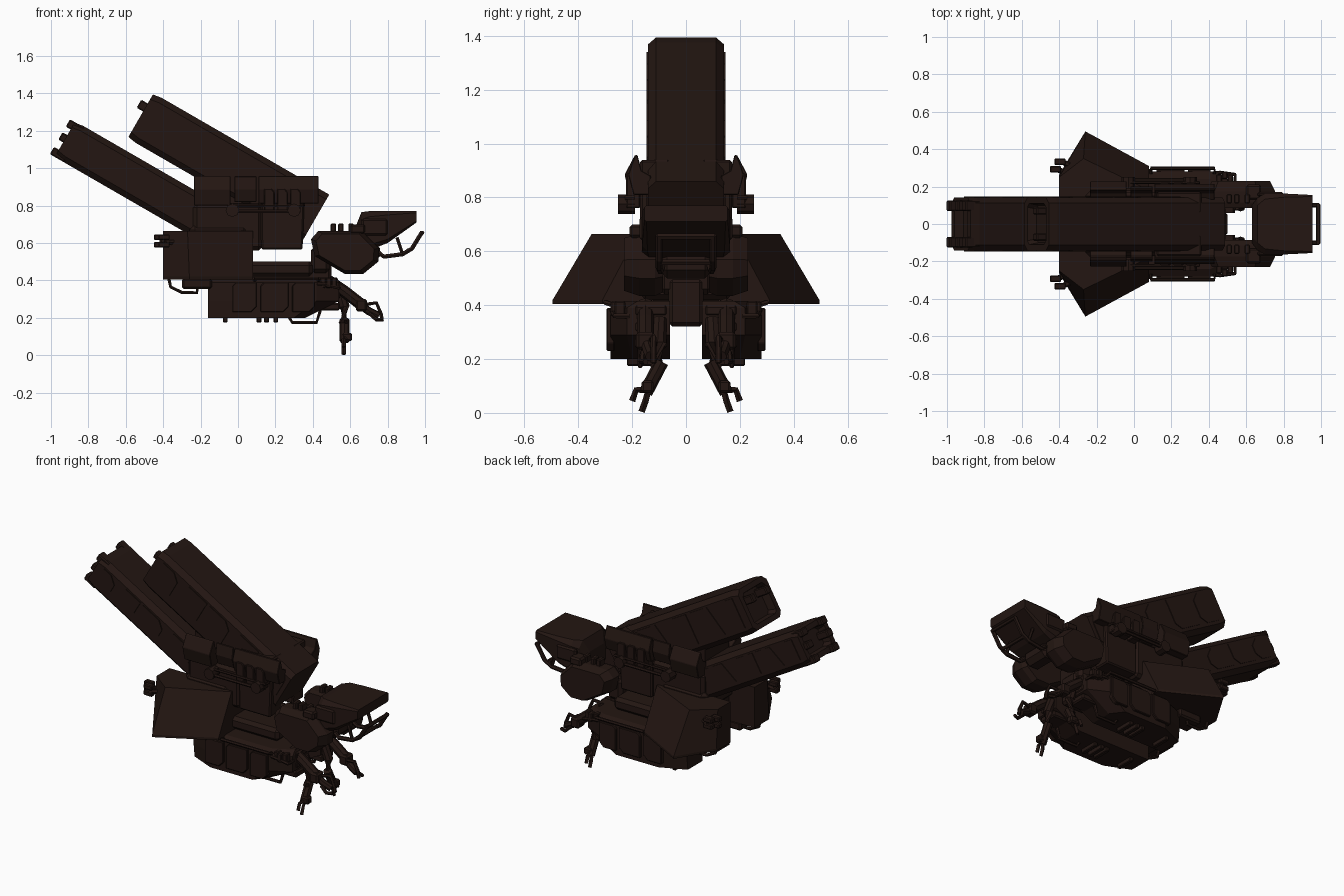
import bpy, bmesh, math
from mathutils import Vector, Matrix

if "Cube" in bpy.data.objects:
    bpy.data.objects.remove(bpy.data.objects["Cube"])

mat = bpy.data.materials.new("dark_brown")
mat.diffuse_color = (0.017, 0.008, 0.006, 1)
mat.use_nodes = True
mat.node_tree.nodes["Principled BSDF"].inputs["Base Color"].default_value = mat.diffuse_color


def loft(name, rings, mirror=False, bevel=0.0, xf=None):
    """Skin a list of equal-length rings, cap the ends; optionally mirror across y."""
    bm = bmesh.new()
    vs = [[bm.verts.new(xf @ Vector(p) if xf else Vector(p)) for p in r] for r in rings]
    n = len(rings[0])
    for a, b in zip(vs, vs[1:]):
        for i in range(n):
            bm.faces.new((a[i], a[(i + 1) % n], b[(i + 1) % n], b[i]))
    bm.faces.new(vs[0])
    bm.faces.new(vs[-1])
    bmesh.ops.recalc_face_normals(bm, faces=bm.faces)
    me = bpy.data.meshes.new(name)
    bm.to_mesh(me)
    bm.free()
    me.materials.append(mat)
    ob = bpy.data.objects.new(name, me)
    bpy.context.collection.objects.link(ob)
    if bevel:
        m = ob.modifiers.new("bevel", 'BEVEL')
        m.width, m.segments = bevel, 1
    if mirror:
        ob.modifiers.new("mirror", 'MIRROR').use_axis = (False, True, False)
    return ob


def box(name, x, y, z, mirror=False, bevel=0.0, xf=None):
    ring = lambda h: [(x[0], y[0], h), (x[1], y[0], h), (x[1], y[1], h), (x[0], y[1], h)]
    return loft(name, [ring(z[0]), ring(z[1])], mirror, bevel, xf)


def side_prism(name, xz, y0, y1, mirror=False, bevel=0.0, xf=None):
    return loft(name, [[(a, y, b) for a, b in xz] for y in (y0, y1)], mirror, bevel, xf)


def tube(name, pts, r, mirror=False, sides=6):
    """Angular pipe through the points."""
    pts = [Vector(p) for p in pts]
    rings = []
    for i, p in enumerate(pts):
        d = (pts[min(i + 1, len(pts) - 1)] - pts[max(i - 1, 0)]).normalized()
        q = d.to_track_quat('Z', 'Y')
        rings.append([p + q @ Vector((r * math.cos(t), r * math.sin(t), 0))
                      for t in (2 * math.pi * k / sides for k in range(sides))])
    return loft(name, rings, mirror)


def section(x, w, z0, z1, c):
    """Chamfered rectangle across y at a given x."""
    return [(x, -w, z0 + c), (x, -w + c, z0), (x, w - c, z0), (x, w, z0 + c),
            (x, w, z1 - c), (x, w - c, z1), (x, -w + c, z1), (x, -w, z1 - c)]


def launcher(name, origin, length, h, seams):
    """Tilted box with recessed muzzle and armour plates; local x runs down the slope."""
    xf = Matrix.Translation(origin) @ Matrix.Rotation(math.radians(30), 4, 'Y')
    w, c = 0.142, 0.03
    loft(name + "_body", [section(0.05, .10, .05, h - .05, .02), section(0.0, .11, .04, h - .04, .02),
                          section(0, w, .008, h - .008, c), section(.05, w, .0, h, c),
                          section(length, w, 0, h, c)], xf=xf)
    for i, (a, b) in enumerate(zip(seams, seams[1:])):
        # alternately sloped armour plates on both sides
        s = 0.05 if i % 2 else 0.0
        side_prism(f"{name}_side_plate_{i}", [(a + .012, .05), (a + .012 + s, h - .04),
                   (b - .06 + s, h - .04), (b - .012, h - .08), (b - .012, .09), (b - .05, .05)],
                   w - .01, .147, True, xf=xf)
    return xf


# twin tilted launchers
up = launcher("upper_launcher", (-.59, 0, 1.16), 1.084, .278, [.04, .2, .42, .62, .84, 1.07])
low = launcher("lower_launcher", (-.98, 0, 1.06), .93, .22, [.04, .17, .36, .56, .8])
box("upper_muzzle_lug", (-.04, .05), (.05, .09), (.165, .215), True, .006, up)
for i, z in enumerate((.0, .09, .17)):
    box(f"lower_muzzle_lug_{i}", (-.03, .06), (.07, .125), (z, z + .045), True, .006, low)
box("launcher_saddle", (-.22, .3), (-.12, .12), (.72, .95))

# turret side housings, peaked at the top
def housing(name, x0, x1, z0, out):
    prof = [(.13, z0), (out - .02, z0), (out, .885), (.19, .957), (.18, .957), (.165, .90), (.13, .88)]
    loft(name, [[(x, a, b) for a, b in prof] for x in (x0, x1)], True, .003)

housing("rear_turret_housing", -.235, -.04, .80, .228)
housing("mid_turret_housing", -.02, .10, .82, .20)
housing("front_turret_housing", .11, .43, .81, .215)
side_prism("turret_front_leg", [(.12, .94), (.36, .94), (.345, .565), (.125, .565)], .06, .17, True, .008)
for i, x in enumerate((.14, .21, .28)):
    side_prism(f"housing_panel_{i}", [(x, .76), (x + .055, .76), (x + .055, .87), (x + .04, .89), (x, .89)],
               .17, .222, True, .004)
box("turret_core", (-.24, .13), (-.17, .17), (.56, .81), bevel=.02)
box("turret_ring", (-.26, .06), (-.18, .18), (.62, .70), bevel=.03)
tube("turret_handrail", [(-.02, .20, .76), (-.02, .235, .77), (.31, .235, .77), (.31, .20, .76)], .010, True)
tube("upper_handrail", [(-.02, .19, .80), (-.02, .222, .80), (.35, .222, .80), (.35, .19, .80)], .008, True)
for i, x in enumerate((-.03, .3)):
    tube(f"turret_knob_{i}", [(x, .19, .775), (x, .225, .775), (x, .252, .775)], .036, True, 8)

# flared side fins behind the turret
fin_low = [(.08, .12), (.08, .31), (-.26, .495), (-.40, .265), (-.40, .12)]
fin_top = [(.08, .12), (.08, .18), (-.27, .35), (-.40, .25), (-.40, .12)]
loft("side_fin", [[(x, y, .405) for x, y in fin_low], [(x, y, .42) for x, y in fin_low],
                  [(x, y, .665) for x, y in fin_top]], True)
for i, (x, y) in enumerate(((-.395, .275), (-.37, .315))):
    for j, z in enumerate((.575, .615)):
        box(f"fin_thruster_{i}_{j}", (x - .055, x + .005), (y, y + .035), (z, z + .03), True, .005)
    tube(f"fin_thruster_stem_{i}", [(x - .02, y + .02, .605), (x + .09, y - .03, .60)], .015, True)
tube("fin_under_rail", [(-.37, .22, .41), (-.36, .22, .365), (-.30, .22, .335), (-.22, .22, .335), (-.21, .22, .41)], .010, True)
box("fin_under_block", (-.30, -.14), (.12, .25), (.355, .41), True, .01)

# lower hull pods
plan = [(-.16, .06), (-.16, .22), (0, .28), (.42, .28), (.54, .22), (.54, .06)]
plan_low = [(-.16, .06), (-.16, .21), (.0, .28), (.30, .28), (.36, .2), (.36, .06)]
loft("hull_pod", [[(x, y, .20) for x, y in plan_low], [(x, y, .29) for x, y in plan],
                  [(x, y, .39) for x, y in plan],
                  [(x - .01, max(.06, y - .04), .415) for x, y in plan]], True)
box("hull_spine", (-.15, .5), (-.065, .065), (.32, .50), bevel=.015)
box("hull_deck", (.0, .40), (-.17, .17), (.42, .50), bevel=.02)
box("neck_block", (.39, .49), (-.10, .10), (.44, .58), bevel=.02)
box("turret_pedestal", (-.22, .08), (-.14, .14), (.40, .60), bevel=.02)
for i, (a, b) in enumerate(((-.03, .10), (.12, .27), (.29, .41))):
    side_prism(f"hull_side_panel_{i}", [(a, .23), (a, .37), (a + .02, .39), (b, .39), (b, .26), (b - .03, .23)],
               .265, .295, True, .004)
tube("hull_side_rail", [(.09, .27, .40), (.09, .298, .41), (.43, .298, .41), (.43, .27, .40)], .010, True)
tube("hull_front_rail", [(.42, .27, .38), (.46, .275, .38), (.54, .265, .36), (.54, .21, .36)], .010, True)
tube("hull_skid", [(.27, .17, .21), (.29, .17, .175), (.42, .17, .175), (.44, .17, .24)], .010, True)
for i, x in enumerate((-.08, .10, .14, .19)):
    box(f"hull_foot_{i}", (x, x + .025), (.10, .22), (.175, .21), True, .004)
for i, z in enumerate((.24, .30, .36)):
    box(f"hull_front_vent_{i}", (.40, .545), (.07, .19), (z, z + .04), True, .008)
for i, (x, y) in enumerate(((.44, .225), (.47, .24), (.50, .225))):
    box(f"deck_lug_{i}", (x, x + .03), (y, y + .04), (.36, .415), True, .005)

# shoulder pods either side of the head
pod = [(.39, .62), (.43, .665), (.66, .665), (.755, .57), (.75, .50), (.67, .435), (.57, .435), (.41, .53)]
cx, cz = .57, .56
ring = lambda s, y: [(cx + (x - cx) * s, y, cz + (z - cz) * s) for x, z in pod]
loft("shoulder_pod", [ring(.9, .085), ring(1, .115), ring(1, .175), ring(.85, .23)], True)
for i, x in enumerate((.495, .535, .59)):
    box(f"shoulder_lug_{i}", (x, x + .03), (.11, .16), (.65, .705), True, .006)
box("shoulder_bracket", (.60, .68), (.13, .21), (.65, .70), True, .01)

# head with visor and front guard rail
loft("head", [section(.63, .10, .57, .69, .03), section(.66, .14, .555, .765, .04),
              section(.70, .163, .56, .77, .03), section(.80, .163, .60, .77, .02),
              section(.955, .155, .71, .77, .008)])
box("head_ear", (.66, .80), (.145, .172), (.64, .73), True, .01)
box("head_jaw", (.64, .76), (-.10, .10), (.50, .60), bevel=.03)
tube("head_guard", [(.75, .09, .55), (.78, .095, .527), (.88, .10, .54), (.93, .10, .57), (.985, .10, .66)], .013, True)
for i, (x, z) in enumerate(((.985, .655), (.91, .56))):
    tube(f"head_guard_bar_{i}", [(x, -.105, z), (x, .105, z)], .012)
tube("head_guard_strut", [(.88, .10, .54), (.85, .10, .63)], .010, True)

# forward arms with grippers
tube("front_arm_upper", [(.48, .15, .40), (.57, .15, .34), (.66, .15, .27)], .032, True, 8)
tube("front_arm_lower", [(.64, .15, .28), (.70, .14, .235), (.75, .13, .21)], .022, True, 8)
box("front_arm_elbow", (.63, .69), (.115, .185), (.235, .30), True, .01)
tube("front_gripper_top", [(.67, .13, .27), (.74, .12, .28), (.765, .12, .22), (.77, .12, .185)], .011, True)
tube("front_gripper_bottom", [(.70, .16, .225), (.74, .165, .19), (.775, .15, .19)], .011, True)

# hanging arms that splay outward to claws
tube("hanging_arm", [(.54, .10, .35), (.57, .10, .26), (.565, .105, .17)], .028, True, 8)
tube("hanging_forearm", [(.57, .09, .19), (.57, .15, .075)], .026, True, 8)
box("hanging_wrist", (.555, .61), (.12, .165), (.075, .12), True, .008)
for i, (y, z) in enumerate(((.205, .04), (.17, .0))):
    tube(f"claw_{i}", [(.57, .14, .085), (.565, y - .02, z + .045), (.565, y - .005, z + .004)], .012, True, 4)
